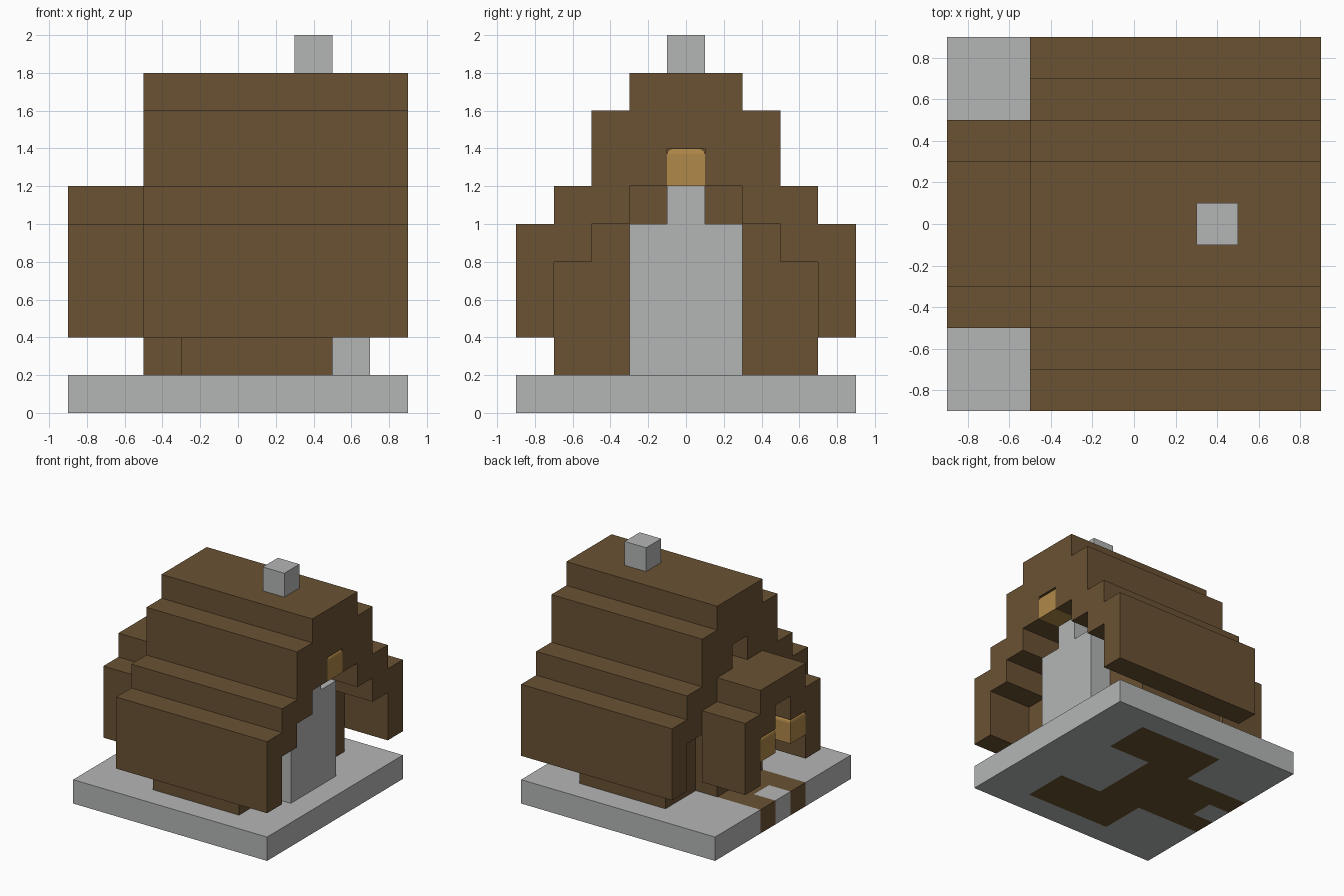
import bpy
import bmesh

if "Cube" in bpy.data.objects:
    bpy.data.objects.remove(bpy.data.objects["Cube"], do_unlink=True)


def make_material(name, rgb):
    mat = bpy.data.materials.new(name)
    mat.use_nodes = True
    mat.diffuse_color = (*rgb, 1)
    mat.node_tree.nodes["Principled BSDF"].inputs["Base Color"].default_value = (*rgb, 1)
    return mat


WOOD = make_material("brown wood", (0.144, 0.084, 0.033))
STONE = make_material("pale grey stone", (0.456, 0.468, 0.462))
GLOW = make_material("amber glow", (0.434, 0.246, 0.065))


def add_object(name, bm, *mats):
    mesh = bpy.data.meshes.new(name)
    bm.to_mesh(mesh)
    bm.free()
    for mat in mats:
        mesh.materials.append(mat)
    obj = bpy.data.objects.new(name, mesh)
    bpy.context.collection.objects.link(obj)
    return obj


def half_steps(steps, bottom):
    """Points (y, z) of one stepped side, going up; steps are (half width, top)."""
    points, z = [], bottom
    for width, top in steps:
        points += [(width, z), (width, top)]
        z = top
    return points


def mirrored(points):
    return [(-y, z) for y, z in reversed(points)]


def stepped(name, mat, x0, x1, bottom, outer, inner=None):
    """Stepped gable profile run along x, hollowed to an arch by inner."""
    right = half_steps(outer, bottom)
    outline = right + mirrored(right)
    if inner:
        hollow = half_steps(inner, bottom)
        outline += [(-y, z) for y, z in hollow] + hollow[::-1]
    bm = bmesh.new()
    face = bm.faces.new([bm.verts.new((x0, y, z)) for y, z in outline])
    bm.faces.ensure_lookup_table()
    result = bmesh.ops.extrude_face_region(bm, geom=[face], use_keep_orig=True)
    moved = [v for v in result["geom"] if isinstance(v, bmesh.types.BMVert)]
    bmesh.ops.translate(bm, vec=(x1 - x0, 0, 0), verts=moved)
    bmesh.ops.recalc_face_normals(bm, faces=bm.faces)
    return add_object(name, bm, mat)


def lantern(name, x, y, z):
    """Small glowing cube with rounded top edges."""
    bm = bmesh.new()
    bmesh.ops.create_cube(bm, size=0.2)
    top = [e for e in bm.edges if all(v.co.z > 0 for v in e.verts)]
    bmesh.ops.bevel(bm, geom=top, offset=0.03, segments=3, profile=0.5, affect='EDGES')
    bmesh.ops.translate(bm, vec=(x, y, z), verts=bm.verts)
    return add_object(name, bm, GLOW)


# Stone base with wooden floor and path laid into it
def is_wood(x, y):
    room = -0.3 < x < 0.5 and abs(y) < 0.7
    hearth = x > 0.1 and abs(y) < 0.3
    path = x < -0.3 and abs(y) < 0.3
    doorstep = x < -0.7 and abs(y) < 0.1
    return (room and not hearth) or (path and not doorstep)


bm = bmesh.new()
bmesh.ops.create_grid(bm, x_segments=9, y_segments=9, size=0.9)
bmesh.ops.translate(bm, vec=(0, 0, 0.2), verts=bm.verts)
for f in bm.faces:
    c = f.calc_center_median()
    f.material_index = int(is_wood(c.x, c.y))
base = add_object("base", bm, STONE, WOOD)
slab = base.modifiers.new("thickness", 'SOLIDIFY')
slab.thickness = 0.2
slab.offset = -1

# Main house: walls under a stepped roof that overhangs both ends
under_roof = [(0.7, 0.8), (0.5, 1.0), (0.3, 1.2), (0.1, 1.4)]
stepped("house_walls", WOOD, -0.3, 0.5, 0.2, under_roof)
stepped("main_roof", WOOD, -0.5, 0.9, 0.4,
        [(0.9, 1.0), (0.7, 1.2), (0.5, 1.6), (0.3, 1.8)], under_roof)

# Porch roof and door frame
stepped("porch_roof", WOOD, -0.9, -0.5, 0.4,
        [(0.5, 1.0), (0.3, 1.2)], [(0.3, 0.8), (0.1, 1.0)])
stepped("door_frame", WOOD, -0.5, -0.3, 0.2, [(0.3, 1.2)], [(0.1, 0.6)])

# Fireplace on the end wall and chimney through the ridge
stepped("fireplace", STONE, 0.5, 0.7, 0.2, [(0.3, 1.0), (0.1, 1.2)])
stepped("chimney", STONE, 0.3, 0.5, 1.7, [(0.1, 2.0)])

# Lanterns under the gable and in the porch
lantern("gable_lantern", 0.8, 0, 1.3)
for side, y in (("left", -0.2), ("right", 0.2)):
    lantern("porch_lantern_" + side, -0.8, y, 0.7)
